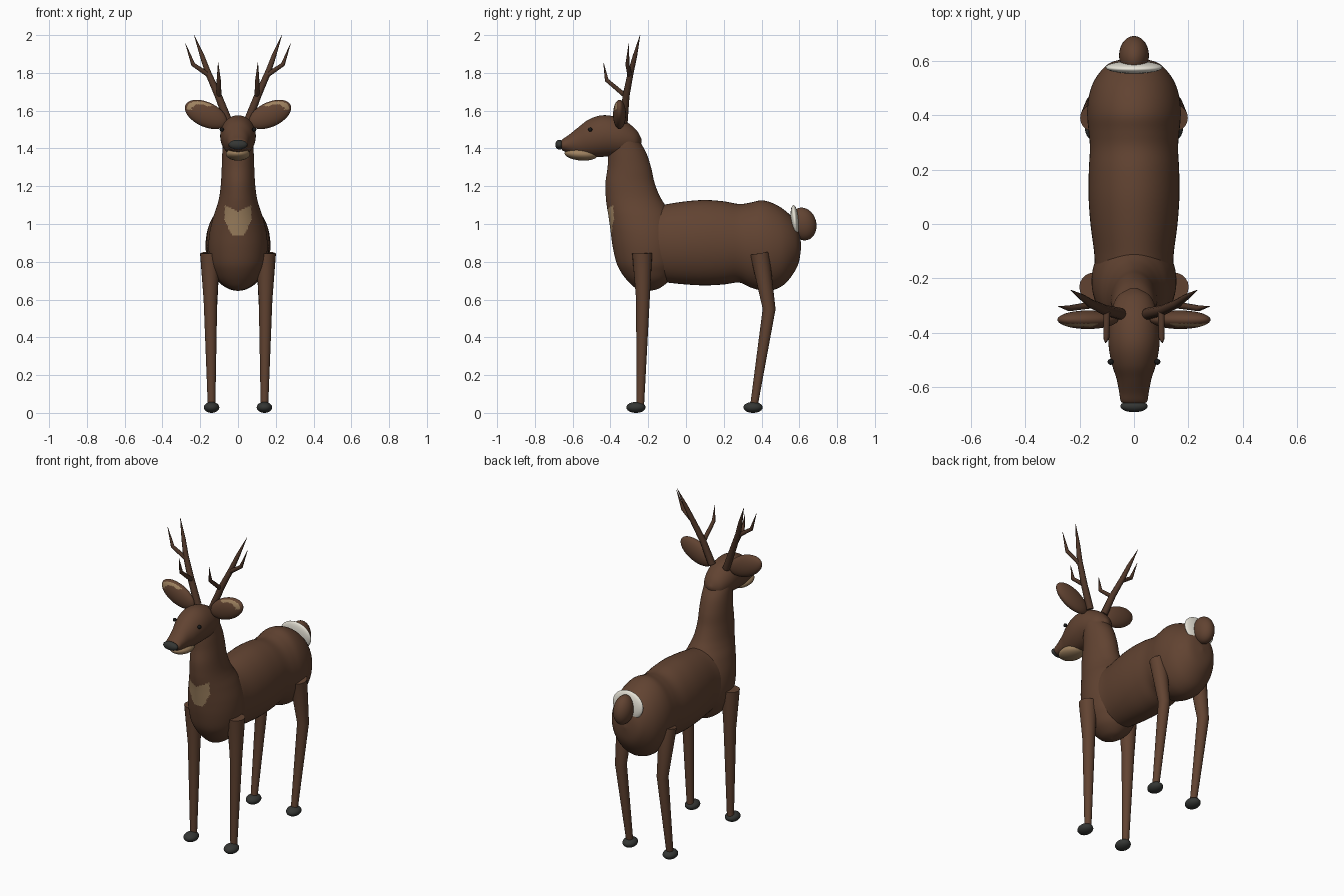
import bpy, bmesh, math
from mathutils import Vector, Matrix

if "Cube" in bpy.data.objects:
    bpy.data.objects.remove(bpy.data.objects["Cube"])


def material(name, rgb):
    m = bpy.data.materials.new(name)
    m.diffuse_color = (*rgb, 1)
    m.use_nodes = True
    m.node_tree.nodes["Principled BSDF"].inputs["Base Color"].default_value = m.diffuse_color
    return m


BROWN = material("brown_coat", (0.12, 0.056, 0.031))
ANTLER = material("antler_brown", (0.08, 0.038, 0.022))
TAN = material("tan_fur", (0.34, 0.22, 0.115))
WHITE = material("white_fur", (0.80, 0.77, 0.68))
DARK = material("dark_horn", (0.035, 0.037, 0.034))
EYE = material("black_eye", (0.01, 0.01, 0.01))


def finish(name, bm, mats, rule=None):
    """Turn a bmesh into a smooth object, with an optional face colour rule."""
    bmesh.ops.remove_doubles(bm, verts=bm.verts, dist=1e-5)
    bmesh.ops.recalc_face_normals(bm, faces=bm.faces)
    for f in bm.faces:
        f.smooth = True
        if rule:
            f.material_index = int(rule(f.calc_center_median()))
    me = bpy.data.meshes.new(name)
    bm.to_mesh(me)
    bm.free()
    for m in mats:
        me.materials.append(m)
    ob = bpy.data.objects.new(name, me)
    bpy.context.collection.objects.link(ob)
    bpy.ops.object.select_all(action='DESELECT')
    ob.select_set(True)
    bpy.context.view_layer.objects.active = ob
    bpy.ops.object.shade_smooth_by_angle(angle=math.radians(50))
    return ob


def skin(bm, rings):
    """Bridge equal rings of points and cap both ends."""
    vs = [[bm.verts.new(p) for p in r] for r in rings]
    n = len(vs[0])
    for a, b in zip(vs, vs[1:]):
        for i in range(n):
            j = (i + 1) % n
            bm.faces.new((a[i], a[j], b[j], b[i]))
    bm.faces.new(vs[0])
    bm.faces.new(vs[-1])


def spline(keys, steps):
    """Catmull-Rom interpolation of ring parameters."""
    k = [Vector(p) for p in keys]
    k = [k[0]] + k + [k[-1]]
    out = []
    for a, b, c, d in zip(k, k[1:], k[2:], k[3:]):
        for i in range(steps):
            t = i / steps
            out.append(0.5 * (2 * b + (c - a) * t + (2 * a - 5 * b + 4 * c - d) * t * t
                              + (3 * b - a - 3 * c + d) * t ** 3))
    return out + [k[-1]]


def loft(name, axis, keys, mats, rule=None, steps=5, n=48):
    """Elliptical sections; each key is (position, low, high, half width)."""
    rings = []
    for t, lo, hi, w in spline(keys, steps):
        ring = []
        for i in range(n):
            a = 2 * math.pi * i / n
            x, o = max(w, 0.0005) * math.cos(a), (lo + hi) / 2 + (hi - lo) / 2 * math.sin(a)
            ring.append((x, t, o) if axis == 'y' else (x, o, t))
        rings.append(ring)
    bm = bmesh.new()
    skin(bm, rings)
    return finish(name, bm, mats, rule)


def tube(bm, pts, radii, n=12):
    """Tapered tube along a path."""
    p = [Vector(q) for q in pts]
    rings = []
    for i, c in enumerate(p):
        d = (p[min(i + 1, len(p) - 1)] - p[max(i - 1, 0)]).normalized()
        u = d.cross(Vector((0, 1, 0))).normalized()
        v = d.cross(u)
        rings.append([c + radii[i] * (u * math.cos(2 * math.pi * k / n)
                                      + v * math.sin(2 * math.pi * k / n)) for k in range(n)])
    skin(bm, rings)


def ball(name, loc, size, mats, rot=(0, 0), rule=None, seg=32):
    """Ellipsoid with half sizes; rot is the turn about x and y in degrees."""
    bm = bmesh.new()
    bmesh.ops.create_uvsphere(bm, u_segments=seg, v_segments=seg // 2, radius=1)
    ob = finish(name, bm, mats, rule)
    ob.data.transform(Matrix.Translation(loc)
                      @ Matrix.Rotation(math.radians(rot[1]), 4, 'Y')
                      @ Matrix.Rotation(math.radians(rot[0]), 4, 'X')
                      @ Matrix.Diagonal((*size, 1)))
    return ob


# Barrel and rump
loft("body", 'y', [
    (-0.25, 0.74, 1.04, 0.11), (-0.18, 0.70, 1.09, 0.14), (-0.1, 0.69, 1.105, 0.147),
    (0, 0.68, 1.12, 0.16), (0.1, 0.675, 1.127, 0.167), (0.2, 0.68, 1.12, 0.166),
    (0.28, 0.69, 1.106, 0.162), (0.34, 0.665, 1.113, 0.167), (0.4, 0.648, 1.125, 0.172),
    (0.46, 0.65, 1.11, 0.168), (0.52, 0.68, 1.075, 0.15), (0.57, 0.74, 1.025, 0.115),
    (0.598, 0.80, 0.965, 0.075), (0.61, 0.883, 0.885, 0)], [BROWN])


# Chest and neck, with a tan shield on the breast
def shield(c):
    if c.y > -0.3 or c.z < 0.935:
        return False
    half = 0.07 * min(1, math.sqrt((c.z - 0.925) / 0.1))
    return abs(c.x) < half and c.z < 1.065 + 0.5 * abs(c.x)


loft("chest_and_neck", 'z', [
    (0.645, -0.205, -0.195, 0), (0.66, -0.265, -0.14, 0.05), (0.70, -0.31, -0.09, 0.1),
    (0.75, -0.347, -0.06, 0.13), (0.8, -0.37, -0.04, 0.148), (0.88, -0.388, -0.03, 0.156),
    (0.96, -0.399, -0.04, 0.15), (1.04, -0.41, -0.07, 0.13), (1.1, -0.42, -0.11, 0.11),
    (1.15, -0.425, -0.14, 0.098), (1.22, -0.426, -0.167, 0.09), (1.3, -0.415, -0.185, 0.086),
    (1.38, -0.41, -0.212, 0.083), (1.45, -0.40, -0.252, 0.078), (1.51, -0.38, -0.278, 0.055),
    (1.535, -0.33, -0.31, 0.01)], [BROWN, TAN], shield, steps=8, n=120)

# Head
loft("head", 'y', [
    (-0.235, 1.43, 1.45, 0.01), (-0.265, 1.38, 1.50, 0.06), (-0.33, 1.36, 1.55, 0.086),
    (-0.4, 1.358, 1.573, 0.094), (-0.46, 1.355, 1.573, 0.092), (-0.52, 1.355, 1.55, 0.08),
    (-0.57, 1.36, 1.512, 0.064), (-0.62, 1.375, 1.472, 0.054), (-0.655, 1.39, 1.447, 0.046),
    (-0.668, 1.415, 1.425, 0.01)], [BROWN])
ball("chin", (0, -0.555, 1.37), (0.064, 0.088, 0.034), [TAN], rot=(-4, 0))
ball("nose", (0, -0.67, 1.42), (0.05, 0.022, 0.026), [DARK])

# Tail and white rump patch
ball("rump_patch", (0, 0.576, 1.015), (0.105, 0.022, 0.086), [WHITE], rot=(5, 0))
ball("tail", (0, 0.62, 1.0), (0.055, 0.07, 0.088), [BROWN], rot=(15, 0))


def side_parts(s):
    side = "right" if s > 0 else "left"
    ball(side + "_eye", (s * 0.086, -0.507, 1.5), (0.011, 0.011, 0.011), [EYE], seg=16)

    # Ear with a tan crescent near the tip on the front
    def crescent(c):
        u, v = c.x * s, c.z
        return c.y < 0 and u * 0.8 + v * 0.6 > 0.45 and v > -0.3 and 0.68 < math.hypot(u, v) < 0.9
    ball(side + "_ear", (s * 0.17, -0.352, 1.58), (0.119, 0.034, 0.065), [BROWN, TAN],
         rot=(0, -s * 25), rule=crescent, seg=72)

    # Antler: main beam, outer tine and brow tine
    bm = bmesh.new()
    for pts, radii in (
        (((0.05, -0.33, 1.54), (0.105, -0.317, 1.68), (0.158, -0.293, 1.8), (0.19, -0.27, 1.89),
          (0.232, -0.243, 2.0)), (0.022, 0.019, 0.016, 0.012, 0.001)),
        (((0.15, -0.297, 1.785), (0.238, -0.31, 1.845), (0.278, -0.303, 1.955)),
         (0.013, 0.011, 0.001)),
        (((0.1, -0.317, 1.675), (0.102, -0.42, 1.762), (0.105, -0.437, 1.855)),
         (0.013, 0.011, 0.001))):
        tube(bm, [(s * x, y, z) for x, y, z in pts], radii, 10)
    finish(side + "_antler", bm, [ANTLER])

    # Legs and hooves
    for end, pts, radii, hoof_y in (
        ("front", ((0.148, -0.232, 0.845), (0.146, -0.228, 0.6), (0.14, -0.242, 0.04)),
         (0.053, 0.036, 0.02), -0.265),
        ("hind", ((0.147, 0.39, 0.845), (0.145, 0.44, 0.55), (0.14, 0.36, 0.04)),
         (0.051, 0.034, 0.02), 0.355)):
        bm = bmesh.new()
        tube(bm, [(s * x, y, z) for x, y, z in pts], radii, 20)
        finish(f"{side}_{end}_leg", bm, [BROWN])
        ball(f"{side}_{end}_hoof", (s * 0.14, hoof_y, 0.029), (0.041, 0.051, 0.029), [DARK])


for s in (-1, 1):
    side_parts(s)
